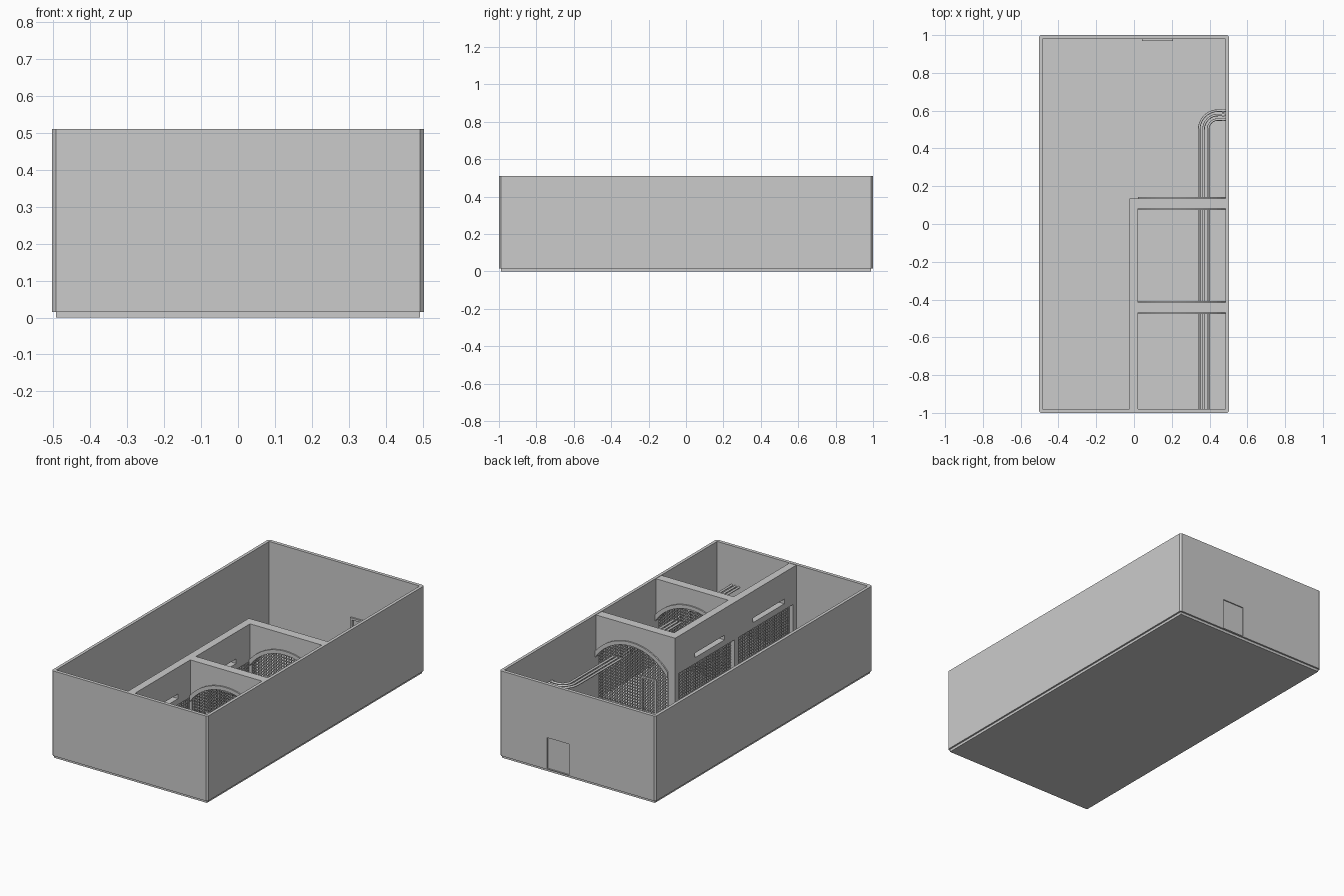
import bpy, bmesh, math
from mathutils import Vector

if "Cube" in bpy.data.objects:
    bpy.data.objects.remove(bpy.data.objects["Cube"])

FLOOR, TOP = 0.015, 0.51
X0, X1 = 0.02, 0.485            # cell interior in x
XC, HALF = (X0 + X1) / 2, (X1 - X0) / 2
PEAK, RISE = 0.39, 0.125        # arch crown and rise
R = (HALF ** 2 + RISE ** 2) / (2 * RISE)
ZC = PEAK - R
PITCH, WIRE = 0.0165, 0.005


def add_box(bm, a, b):
    v = [bm.verts.new((x, y, z)) for x in (a[0], b[0]) for y in (a[1], b[1]) for z in (a[2], b[2])]
    for f in ((0, 1, 3, 2), (4, 6, 7, 5), (0, 4, 5, 1), (2, 3, 7, 6), (0, 2, 6, 4), (1, 5, 7, 3)):
        bm.faces.new([v[i] for i in f])


def finish(bm, name):
    bmesh.ops.recalc_face_normals(bm, faces=bm.faces)
    me = bpy.data.meshes.new(name)
    bm.to_mesh(me)
    bm.free()
    ob = bpy.data.objects.new(name, me)
    bpy.context.collection.objects.link(ob)
    return ob


def boxes(name, items):
    bm = bmesh.new()
    for a, b in items:
        add_box(bm, a, b)
    return finish(bm, name)


def prism(name, pts, depth):
    """Extrude a closed outline of 3D points along depth."""
    bm = bmesh.new()
    face = bm.faces.new([bm.verts.new(p) for p in pts])
    ext = bmesh.ops.extrude_face_region(bm, geom=[face])
    bmesh.ops.translate(bm, vec=Vector(depth),
                        verts=[e for e in ext["geom"] if isinstance(e, bmesh.types.BMVert)])
    return finish(bm, name)


def cut(ob, items):
    for a, b in items:
        cutter = boxes("cutter", [(a, b)])
        cutter.hide_render = True
        m = ob.modifiers.new("cut", 'BOOLEAN')
        m.operation, m.solver, m.object = 'DIFFERENCE', 'EXACT', cutter
        bpy.context.view_layer.objects.active = ob
        bpy.ops.object.modifier_apply(modifier=m.name)
        bpy.data.objects.remove(cutter)


# Floor slab
boxes("floor", [((-0.493, -0.99, 0), (0.493, 0.99, FLOOR))])

# Outer walls with chamfered corners, hollowed, with a doorway at the back
W, L, C = 0.503, 1.0, 0.01
outline = [(-W + C, -L), (W - C, -L), (W, -L + C), (W, L - C),
           (W - C, L), (-W + C, L), (-W, L - C), (-W, -L + C)]
walls = prism("outer_walls", [(x, y, FLOOR) for x, y in outline], (0, 0, TOP - FLOOR))
cut(walls, [((-X1, -0.98, -0.1), (X1, 0.98, 0.7)),
            ((0.055, 0.9, 0.02), (0.195, 1.1, 0.2))])
boxes("back_door", [((0.055, 0.984, 0.02), (0.195, 0.994, 0.2))])
boxes("door_frame", [((0.043, 0.97, FLOOR), (0.055, 0.98, 0.2)),
                     ((0.195, 0.97, FLOOR), (0.207, 0.98, 0.2)),
                     ((0.043, 0.97, 0.2), (0.207, 0.98, 0.212))])

# Long partition: two barred openings and two slots
bays = [(-0.41, 0.1), (-0.95, -0.45)]
slots = [(-0.32, -0.045), (-0.87, -0.58)]
part = boxes("long_partition", [((-0.025, -0.98, FLOOR), (X0, 0.135, TOP - 0.002))])
cut(part, [((-0.1, a, -0.1), (0.1, b, 0.29)) for a, b in bays] +
          [((-0.1, a, 0.325), (0.1, b, 0.352)) for a, b in slots])


def arc(radius, n=20):
    """Arch curve points across the full cell width."""
    out = []
    for i in range(n + 1):
        x = -HALF + 2 * HALF * i / n
        out.append((XC + x, ZC + math.sqrt(radius ** 2 - x * x)))
    return out


def wires(start, end):
    n = round((end - start) / PITCH)
    return [start + (end - start) * i / n for i in range(n + 1)]


# Cross walls: arch, projecting moulding, mesh screen with gate frame
for tag, y0, y1 in (("rear", 0.082, 0.136), ("middle", -0.468, -0.416)):
    low = arc(R)
    pts = low + [(X1, TOP - 0.002), (X0, TOP - 0.002)]
    prism(tag + "_arch_wall", [(x, y0, z) for x, z in pts], (0, y1 - y0, 0))
    for side, y in (("front", y0 - 0.008), ("back", y1)):
        ring = low + arc(R + 0.022)[::-1]
        prism(f"{tag}_{side}_moulding", [(x, y, z) for x, z in ring], (0, 0.008, 0))
    ym, h = (y0 + y1) / 2, WIRE / 2
    bars = []
    for x in wires(X0 + 0.004, X1 - 0.004):
        top = ZC + math.sqrt(R * R - (x - XC) ** 2)
        bars.append(((x - h, ym - h, FLOOR), (x + h, ym + h, top)))
    for z in wires(FLOOR + 0.004, PEAK - 0.004):
        w = min(HALF, math.sqrt(max(R * R - (z - ZC) ** 2, 0))) if z > ZC else HALF
        bars.append(((XC - w, ym - h, z - h), (XC + w, ym + h, z + h)))
    boxes(tag + "_mesh_screen", bars)
    boxes(tag + "_gate_frame", [((0.11, ym - 0.006, FLOOR), (0.12, ym + 0.006, 0.21)),
                                ((0.2, ym - 0.006, FLOOR), (0.21, ym + 0.006, 0.21)),
                                ((0.11, ym - 0.006, 0.21), (0.21, ym + 0.006, 0.22))])

# Mesh screens in the long partition
for i, (a, b) in enumerate(bays):
    h = WIRE / 2
    bars = [((-h, y - h, FLOOR), (h, y + h, 0.29)) for y in wires(a + 0.004, b - 0.004)]
    bars += [((-h, a, z - h), (h, b, z + h)) for z in wires(FLOOR + 0.004, 0.286)]
    boxes(f"side_mesh_screen_{i + 1}", bars)

# Three parallel pipes with a bend into the right wall
for i, px in enumerate((0.345, 0.368, 0.392)):
    cx, cy = 0.445, 0.5
    r = cx - px
    path = [(px, -0.985)]
    for k in range(11):
        a = math.pi - k * math.pi / 20
        path.append((cx + r * math.cos(a), cy + r * math.sin(a)))
    path.append((0.49, cy + r))
    cu = bpy.data.curves.new(f"pipe_{i + 1}", 'CURVE')
    cu.dimensions = '3D'
    cu.bevel_depth, cu.bevel_resolution = 0.0065, 2
    sp = cu.splines.new('POLY')
    sp.points.add(len(path) - 1)
    for p, (x, y) in zip(sp.points, path):
        p.co = (x, y, 0.28, 1)
    bpy.context.collection.objects.link(bpy.data.objects.new(f"pipe_{i + 1}", cu))
    # Pipe collar near the wall
    bpy.ops.mesh.primitive_cylinder_add(vertices=12, radius=0.009, depth=0.012,
                                        location=(0.472, cy + r, 0.28), rotation=(0, math.pi / 2, 0))
    bpy.context.object.name = f"pipe_collar_{i + 1}"
    bpy.ops.object.shade_smooth_by_angle()
